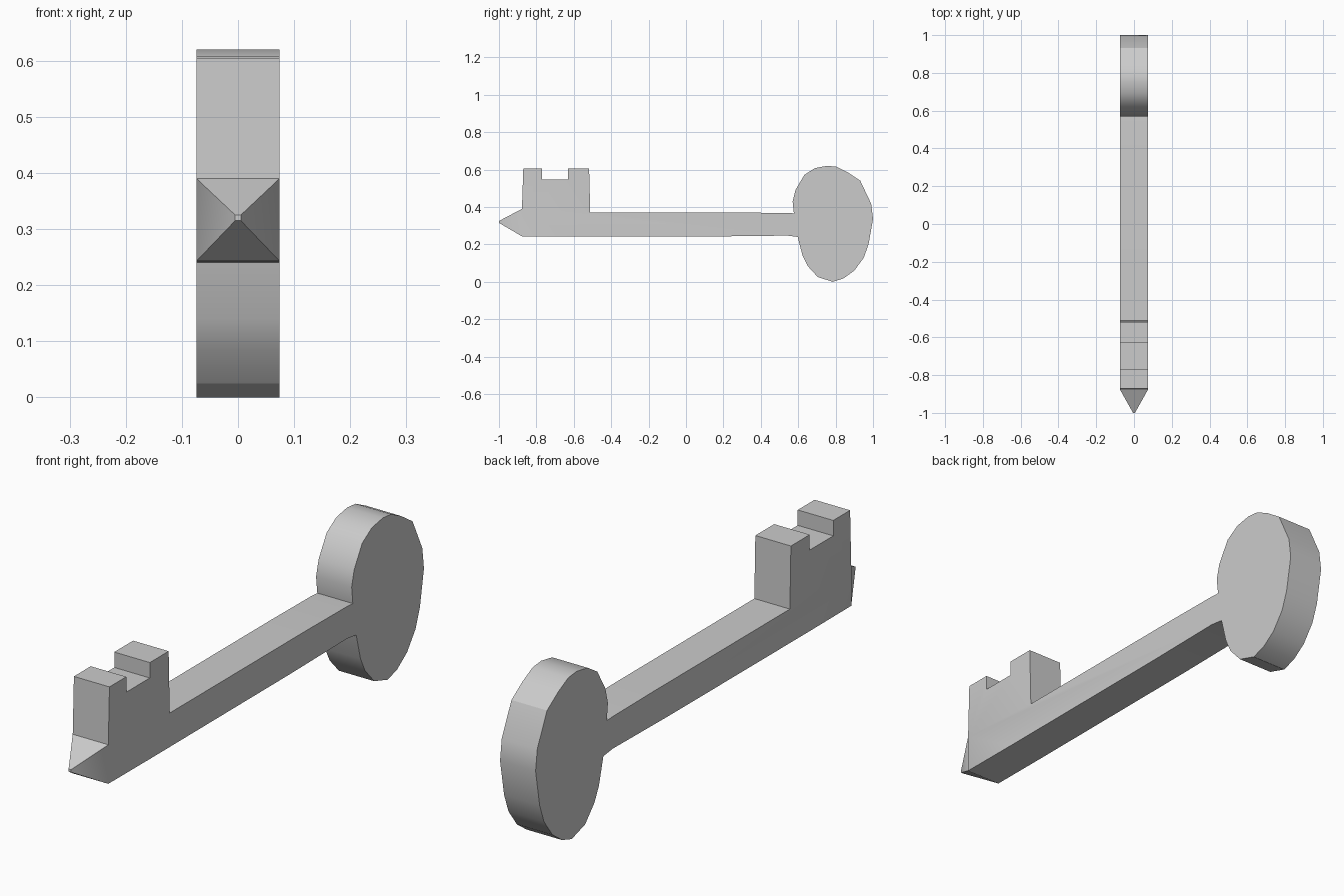
import bpy, bmesh
from mathutils import Vector

if "Cube" in bpy.data.objects:
    bpy.data.objects.remove(bpy.data.objects["Cube"])

HALF = 0.074  # half thickness along x

# side outline (y, z): bit end, shaft, then rounded bow
bit = [(-0.877, 0.243), (-0.877, 0.39), (-0.87, 0.605), (-0.77, 0.605), (-0.77, 0.547),
       (-0.63, 0.547), (-0.63, 0.605), (-0.518, 0.605), (-0.512, 0.37)]
shaft_top = [(0.3, 0.37), (0.54, 0.368)]
bow = [(0.577, 0.366), (0.57, 0.43), (0.585, 0.49), (0.633, 0.572), (0.69, 0.608),
       (0.755, 0.62), (0.805, 0.615), (0.865, 0.585), (0.932, 0.54), (0.99, 0.417),
       (1.0, 0.337), (0.976, 0.2), (0.95, 0.128), (0.9, 0.06), (0.842, 0.018),
       (0.785, 0.0), (0.705, 0.025), (0.65, 0.085), (0.623, 0.14), (0.597, 0.24)]
shaft_bottom = [(0.54, 0.247), (0.2, 0.243), (-0.63, 0.242)]

# flat key body
bm = bmesh.new()
side = bm.faces.new([bm.verts.new((-HALF, y, z)) for y, z in bit + shaft_top + bow + shaft_bottom])
new = bmesh.ops.extrude_face_region(bm, geom=[side])["geom"]
bmesh.ops.translate(bm, vec=(2 * HALF, 0, 0), verts=[v for v in new if isinstance(v, bmesh.types.BMVert)])

# pointed tip: extrude the end face and shrink it
bm.faces.ensure_lookup_table()
end = next(f for f in bm.faces if all(abs(v.co.y + 0.877) < 1e-4 for v in f.verts))
tip = bmesh.ops.extrude_discrete_faces(bm, faces=[end])["faces"][0]
for v in tip.verts:
    v.co = Vector((0.005 if v.co.x > 0 else -0.005, -1.0, 0.325 if v.co.z > 0.3 else 0.315))

bmesh.ops.recalc_face_normals(bm, faces=bm.faces)
mesh = bpy.data.meshes.new("key")
bm.to_mesh(mesh)
bm.free()
key = bpy.data.objects.new("key", mesh)
bpy.context.collection.objects.link(key)

# soft rim on the bow, crisp edges elsewhere
bpy.context.view_layer.objects.active = key
key.select_set(True)
bpy.ops.object.shade_smooth_by_angle(angle=0.52)
